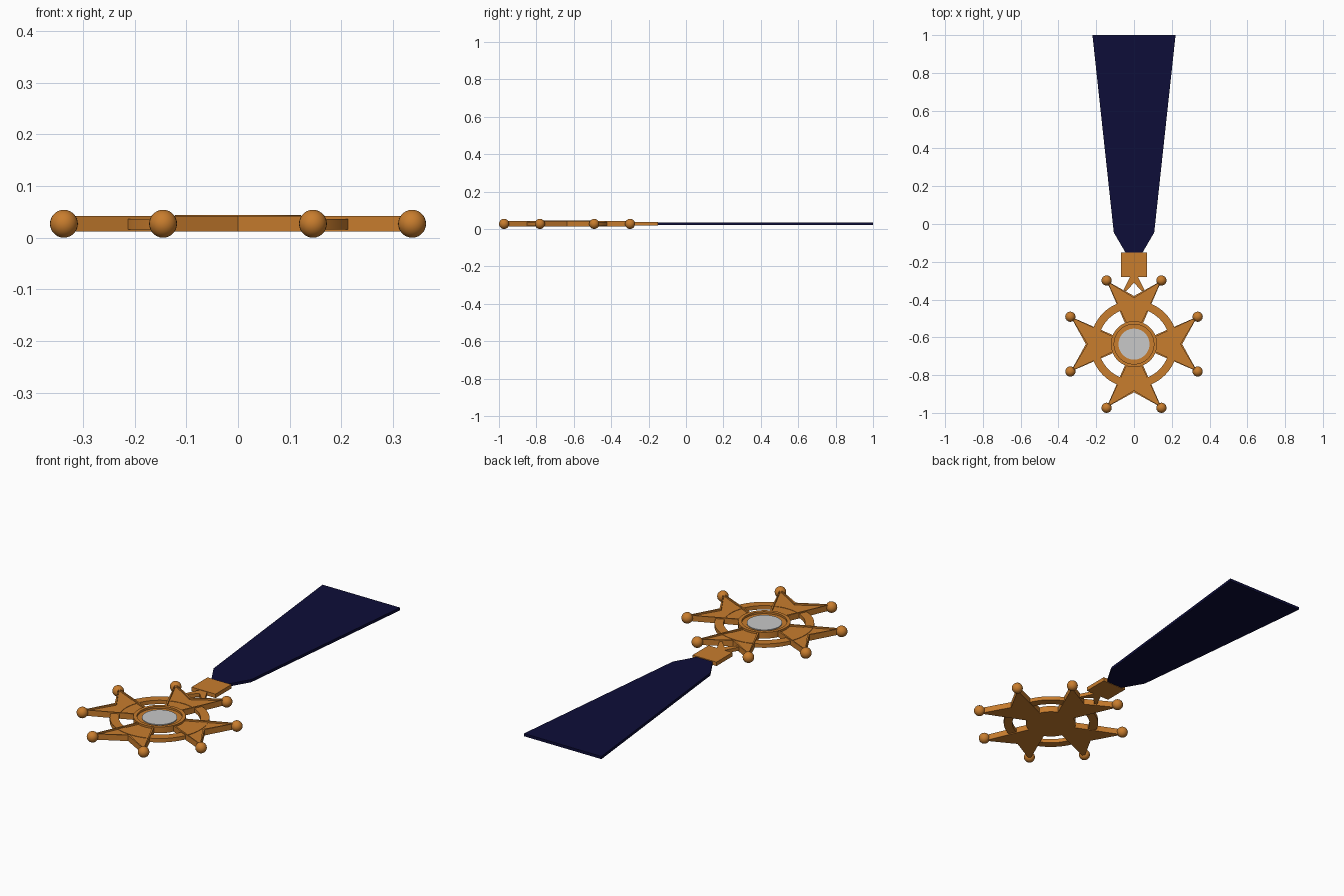
import bpy, bmesh
from math import pi, cos, sin
from mathutils import Matrix, Vector

cube = bpy.data.objects.get("Cube")
if cube:
    bpy.data.objects.remove(cube, do_unlink=True)

CENTRE = Vector((0, -0.636, 0))


def material(name, rgb):
    m = bpy.data.materials.new(name)
    m.use_nodes = True
    m.diffuse_color = (*rgb, 1)
    m.node_tree.nodes["Principled BSDF"].inputs["Base Color"].default_value = (*rgb, 1)
    return m


bronze = material("bronze", (0.58, 0.205, 0.027))
silver = material("silver", (0.58, 0.58, 0.58))
navy = material("navy", (0.004, 0.004, 0.04))


def finish(name, bm, mat, smooth=False):
    bmesh.ops.recalc_face_normals(bm, faces=bm.faces)
    mesh = bpy.data.meshes.new(name)
    bm.to_mesh(mesh)
    bm.free()
    mesh.materials.append(mat)
    ob = bpy.data.objects.new(name, mesh)
    bpy.context.collection.objects.link(ob)
    if smooth:
        bpy.ops.object.select_all(action='DESELECT')
        ob.select_set(True)
        bpy.context.view_layer.objects.active = ob
        bpy.ops.object.shade_smooth_by_angle(angle=0.6)
    return ob


def slab(name, half, z0, z1, mat, turn=0, origin=Vector(), recess=None):
    """Prism from the +x half of an outline, mirrored in x, with an optional sunken top."""
    outline = half + [(-x, y) for x, y in reversed(half) if x > 0]
    bm = bmesh.new()
    base = bm.faces.new([bm.verts.new((x, y, z0)) for x, y in outline])
    up = bmesh.ops.extrude_face_region(bm, geom=[base])["geom"]
    bmesh.ops.translate(bm, vec=(0, 0, z1 - z0), verts=[v for v in up if isinstance(v, bmesh.types.BMVert)])
    bmesh.ops.recalc_face_normals(bm, faces=bm.faces)
    if recess:
        width, depth = recess
        top = max(bm.faces, key=lambda f: f.calc_center_median().z)
        bmesh.ops.inset_region(bm, faces=[top], thickness=width)
        wall = bmesh.ops.extrude_face_region(bm, geom=[top])["geom"]
        bmesh.ops.translate(bm, vec=(0, 0, -depth), verts=[v for v in wall if isinstance(v, bmesh.types.BMVert)])
        if top.is_valid:
            bmesh.ops.delete(bm, geom=[top], context='FACES_ONLY')
    bm.transform(Matrix.Translation(origin) @ Matrix.Rotation(turn, 4, 'Z'))
    return finish(name, bm, mat)


def lathe(name, profile, mat, steps=64, closed=False):
    """Spin (radius, z) points about the medal's centre."""
    bm = bmesh.new()
    verts = [bm.verts.new((r, 0, z)) for r, z in profile]
    pairs = list(zip(verts, verts[1:])) + ([(verts[-1], verts[0])] if closed else [])
    edges = [bm.edges.new(p) for p in pairs]
    bmesh.ops.spin(bm, geom=verts + edges, cent=(0, 0, 0), axis=(0, 0, 1), angle=2 * pi, steps=steps)
    bmesh.ops.remove_doubles(bm, verts=bm.verts, dist=1e-5)
    bm.transform(Matrix.Translation(CENTRE))
    return finish(name, bm, mat, True)


# Ribbon and its clasp
slab("ribbon", [(0.04, -0.16), (0.107, -0.045), (0.22, 1.0)], 0.02, 0.034, navy)
slab("ribbon_clasp", [(0.068, -0.28), (0.068, -0.15)], 0.018, 0.038, bronze)
slab("hanger", [(0, -0.312), (0.042, -0.355), (0.056, -0.35), (0.018, -0.275)], 0.018, 0.036, bronze)

# Open ring behind the cross
lathe("ring", [(0.19, 0.016), (0.232, 0.016), (0.232, 0.036), (0.19, 0.036)], bronze, closed=True)

# Four flared arms, each with two ball tips
arm = [(0, 0.255), (0.145, 0.335), (0.045, 0.105)]
for i, side in enumerate(("back", "left", "front", "right")):
    turn = -i * pi / 2
    slab(side + "_arm", arm, 0.012, 0.042, bronze, turn, CENTRE, (0.011, 0.008))
    for j, x in enumerate((-0.145, 0.145)):
        bm = bmesh.new()
        bmesh.ops.create_uvsphere(bm, u_segments=24, v_segments=14, radius=0.027)
        spot = Matrix.Rotation(turn, 4, 'Z') @ Vector((x, 0.337, 0.027))
        bm.transform(Matrix.Translation(CENTRE + spot))
        finish(f"{side}_ball_{j + 1}", bm, bronze, True)

# Hub dish with a raised rim and a silver centre
lathe("hub", [(0, 0.012), (0.122, 0.012), (0.122, 0.044), (0.105, 0.044), (0.105, 0.034), (0, 0.034)], bronze)
lathe("centre_disc", [(0, 0.03), (0.082, 0.03), (0.082, 0.038), (0, 0.038)], silver)
